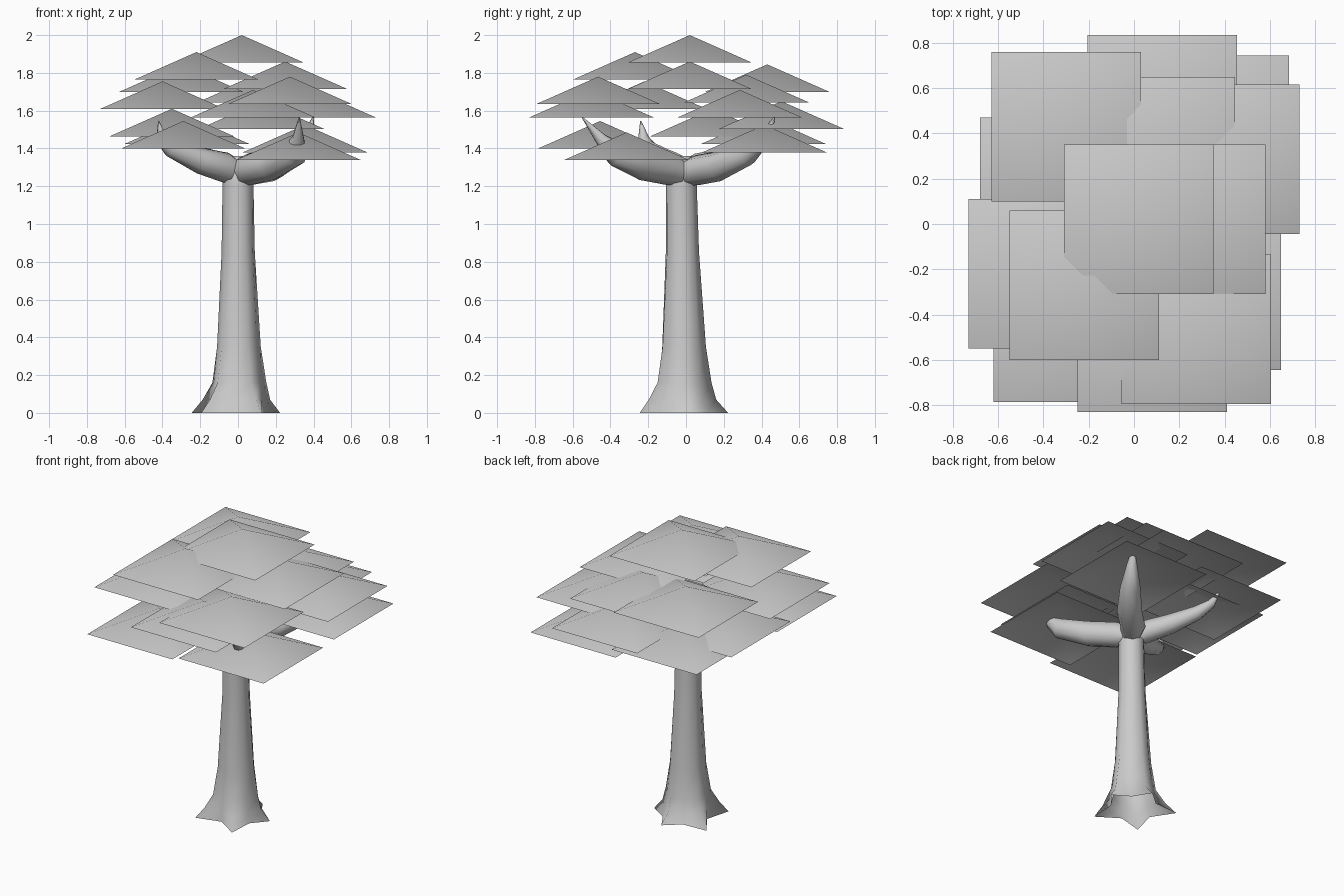
import bpy, math
from mathutils import Vector


def make(name, verts, faces, angle=180):
    me = bpy.data.meshes.new(name)
    me.from_pydata(verts, [], faces)
    me.update()
    ob = bpy.data.objects.new(name, me)
    bpy.context.collection.objects.link(ob)
    for p in me.polygons:
        p.use_smooth = True
    return ob


def bridge(rings, n):
    return [(r * n + i, r * n + (i + 1) % n, (r + 1) * n + (i + 1) % n, (r + 1) * n + i)
            for r in range(rings - 1) for i in range(n)]


# Trunk: ten sides, alternate corners flare into five roots
N = 10
rings = [  # z, root radius, valley radius, centre y
    (0, 0.275, 0.15, 0), (0.07, 0.21, 0.14, -0.01), (0.16, 0.152, 0.13, -0.015),
    (0.35, 0.122, 0.112, -0.015), (0.85, 0.09, 0.088, -0.02),
    (1.2, 0.083, 0.083, -0.025), (1.28, 0.085, 0.085, -0.025), (1.36, 0.05, 0.05, -0.02)]
verts = []
for z, lobe, valley, cy in rings:
    for i in range(N):
        a = math.radians(9 + 36 * i)
        r = valley if i % 2 else lobe
        if z < 0.1 and i in (0, 2):
            r *= 0.82
        verts.append((r * math.cos(a), cy + r * math.sin(a), z))
faces = bridge(len(rings), N)
faces.append(tuple(range(len(verts) - N, len(verts))))
make("trunk", verts, faces)


# Branch: tapered tube along points (x, y, z, radius)
def branch(name, pts, n=8):
    ps = [Vector(p[:3]) for p in pts]
    verts = []
    for k, p in enumerate(ps):
        t = (ps[min(k + 1, len(ps) - 1)] - ps[max(k - 1, 0)]).normalized()
        side = Vector((ps[-1].y, -ps[-1].x, 0)).normalized()
        up = side.cross(t)
        for i in range(n):
            a = 2 * math.pi * i / n
            verts.append(p + pts[k][3] * (side * math.cos(a) + up * math.sin(a)))
    make(name, verts, bridge(len(ps), n))


branch("branch_front", [(0, 0.02, 1.26, .06), (.06, -.09, 1.29, .085), (.18, -.23, 1.315, .085),
                        (.30, -.37, 1.37, .068), (.32, -.45, 1.45, .035), (.325, -.55, 1.565, .003)])
branch("branch_left", [(.02, 0, 1.26, .06), (-.07, -.06, 1.30, .08), (-.2, -.12, 1.335, .07),
                       (-.36, -.2, 1.40, .045), (-.405, -.225, 1.45, .032), (-.42, -.24, 1.545, .003)])
branch("branch_back_right", [(0, -.04, 1.26, .06), (.06, .06, 1.285, .08), (.18, .17, 1.305, .08),
                             (.3, .32, 1.37, .065), (.37, .42, 1.46, .035), (.4, .47, 1.57, .003)])
branch("branch_back_left", [(0, -.04, 1.26, .06), (-.07, .06, 1.30, .075), (-.16, .18, 1.335, .065),
                            (-.27, .3, 1.40, .048), (-.33, .37, 1.46, .03), (-.37, .41, 1.55, .003)])

# Leaf canopies: open four-sided caps at (x, y, apex z)
leaves = [(.02, .02, 2.0), (-.22, -.27, 1.91), (-.40, -.22, 1.755), (-.30, .43, 1.845),
          (.25, .02, 1.86), (.275, -.465, 1.78), (.40, .285, 1.71), (.08, -.5, 1.71),
          (.115, .32, 1.79), (.125, .505, 1.65), (.355, .415, 1.525), (-.35, .14, 1.61),
          (.32, -.315, 1.485), (-.29, -.455, 1.545), (-.27, .41, 1.57)]
W, H = 0.33, 0.146
for x, y, z in leaves:
    corners = [(x + sx * W, y + sy * W, z - H) for sx, sy in ((-1, -1), (1, -1), (1, 1), (-1, 1))]
    make("leaf_cap", corners + [(x, y, z)], [(i, (i + 1) % 4, 4) for i in range(4)])
